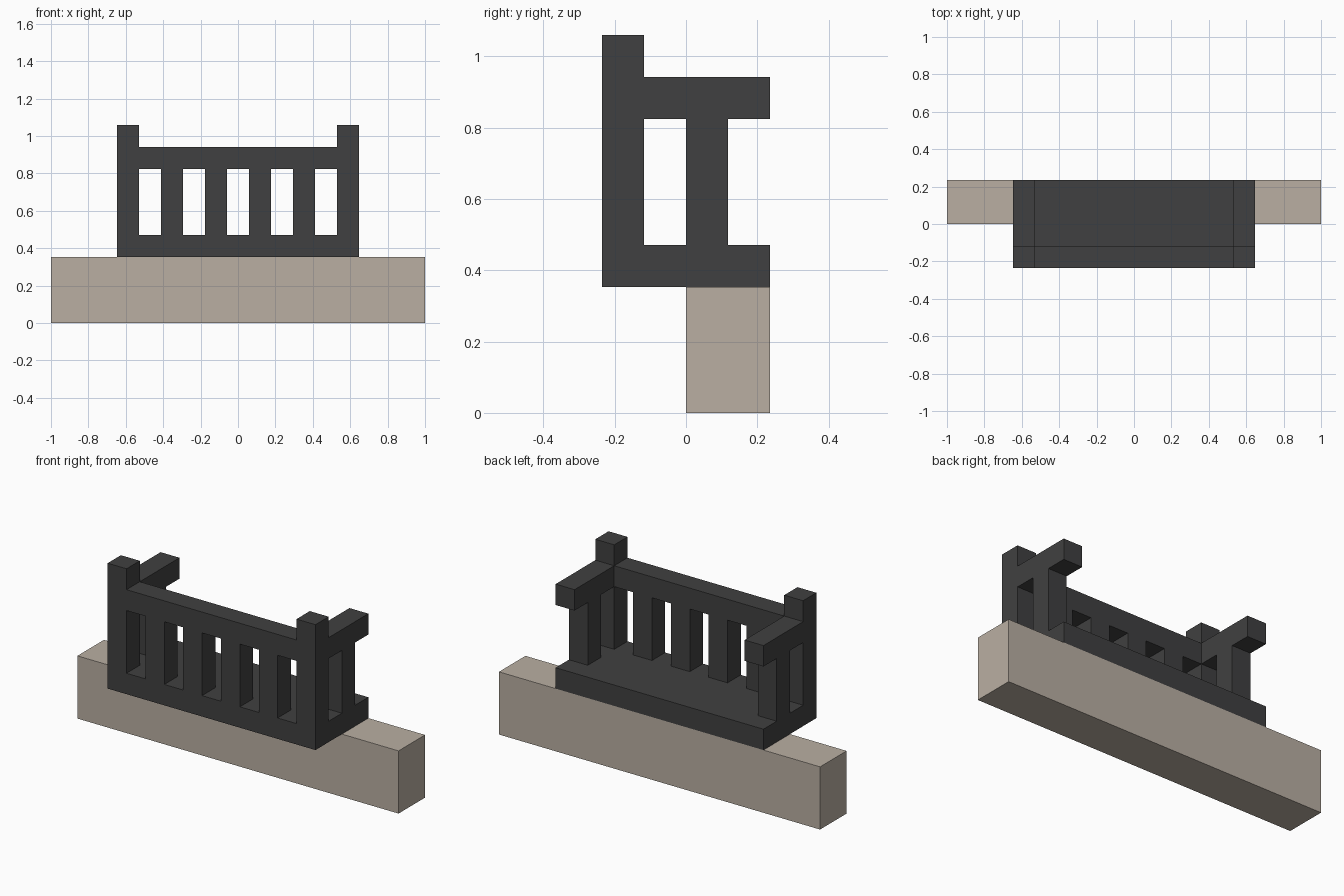
import bpy
import bmesh

if "Cube" in bpy.data.objects:
    bpy.data.objects.remove(bpy.data.objects["Cube"])

U = 2 / 17  # building module: every part is a whole number of these


def material(name, rgb):
    m = bpy.data.materials.new(name)
    m.diffuse_color = (*rgb, 1)
    m.use_nodes = True
    m.node_tree.nodes["Principled BSDF"].inputs["Base Color"].default_value = m.diffuse_color
    return m


stone = material("beige_stone", (0.49, 0.43, 0.365))
iron = material("dark_iron", (0.051, 0.051, 0.052))


def box(name, lo, hi, mat):
    """Box between two corners given in modules."""
    bm = bmesh.new()
    bmesh.ops.create_cube(bm, size=1)
    for v in bm.verts:
        v.co = [(a + b) / 2 * U + c * (b - a) * U for a, b, c in zip(lo, hi, v.co)]
    me = bpy.data.meshes.new(name)
    bm.to_mesh(me)
    bm.free()
    me.materials.append(mat)
    ob = bpy.data.objects.new(name, me)
    bpy.context.collection.objects.link(ob)
    return ob


# Wall and balcony floor
box("wall", (-8.5, 0, 0), (8.5, 2, 3), stone)
box("balcony_floor", (-5.5, -2, 3), (5.5, 2, 4), iron)

# Front railing
box("front_rail", (-4.5, -2, 7), (4.5, -1, 8), iron)
for i in range(4):
    x = -3.5 + 2 * i
    box(f"front_baluster_{i + 1}", (x, -2, 4), (x + 1, -1, 7), iron)

# Corner posts and side railings
for side, x in (("left", -5.5), ("right", 4.5)):
    box(f"{side}_corner_post", (x, -2, 4), (x + 1, -1, 9), iron)
    box(f"{side}_rail", (x, -1, 7), (x + 1, 2, 8), iron)
    box(f"{side}_baluster", (x, 0, 4), (x + 1, 1, 7), iron)
